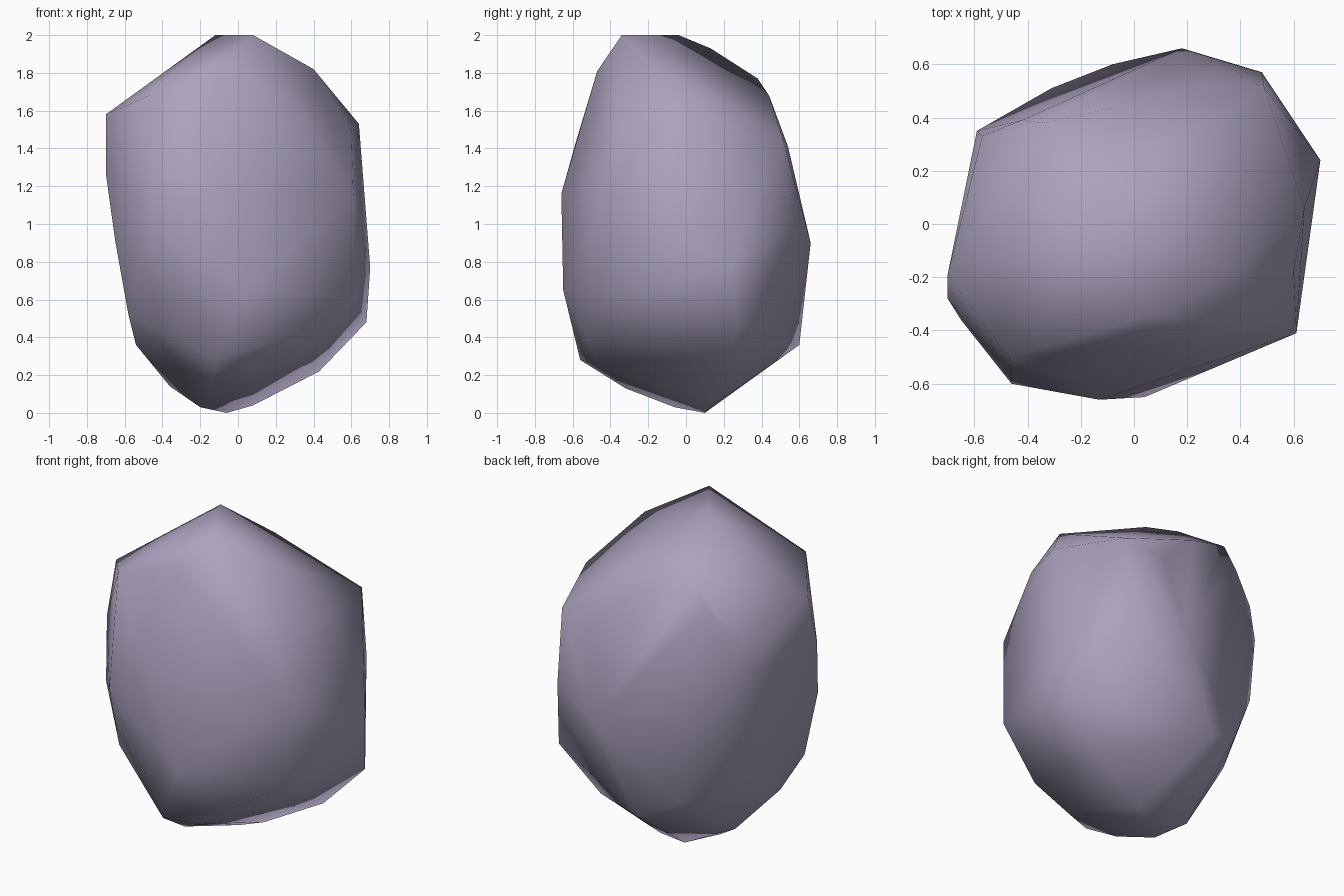
import bpy
import bmesh

# Boulder: corner points from foot to crown, wrapped in a convex hull
corners = [
    # foot
    (-.06, .10, 0), (-.20, -.06, .03), (.08, .14, .04), (-.14, -.32, .13),
    (-.36, .03, .14), (.43, .22, .22), (-.12, -.56, .28), (.08, -.47, .26),
    # lower belt
    (-.54, -.15, .36), (-.08, .60, .36), (.28, -.53, .41), (-.31, .51, .47),
    (-.50, .18, .48), (.68, .27, .48), (-.58, -.33, .52), (.61, -.41, .62),
    (.04, -.65, .65),
    # waist
    (.70, .24, .77), (-.57, .33, .88), (.18, .66, .90), (-.65, -.36, .91),
    (-.46, -.60, 1.0), (.48, .57, 1.02), (.61, -.41, 1.15), (-.13, -.66, 1.16),
    # shoulder
    (-.70, -.28, 1.27), (-.59, .35, 1.27), (-.20, -.59, 1.41),
    (.23, .54, 1.41), (.49, .51, 1.46), (.60, -.18, 1.50), (.64, .06, 1.53),
    (-.57, .33, 1.49), (-.70, -.19, 1.58), (-.42, .39, 1.64),
    # crown
    (-.47, -.50, 1.68), (-.06, .44, 1.68), (-.34, .38, 1.77),
    (-.10, -.47, 1.81), (.40, -.17, 1.82), (-.21, .13, 1.93),
    (-.12, -.04, 2.0), (.08, -.34, 2.0),
]

bm = bmesh.new()
for co in corners:
    bm.verts.new(co)
bmesh.ops.convex_hull(bm, input=bm.verts[:])
# drop any point that ended up inside the hull
bmesh.ops.delete(bm, geom=[v for v in bm.verts if not v.link_faces], context='VERTS')
bmesh.ops.recalc_face_normals(bm, faces=bm.faces[:])
for f in bm.faces:
    f.smooth = True

mesh = bpy.data.meshes.new("boulder")
bm.to_mesh(mesh)
bm.free()
boulder = bpy.data.objects.new("boulder", mesh)
bpy.context.collection.objects.link(boulder)

# Stone colour
stone = bpy.data.materials.new("mauve_grey_stone")
stone.diffuse_color = (.41, .36, .51, 1)
mesh.materials.append(stone)
